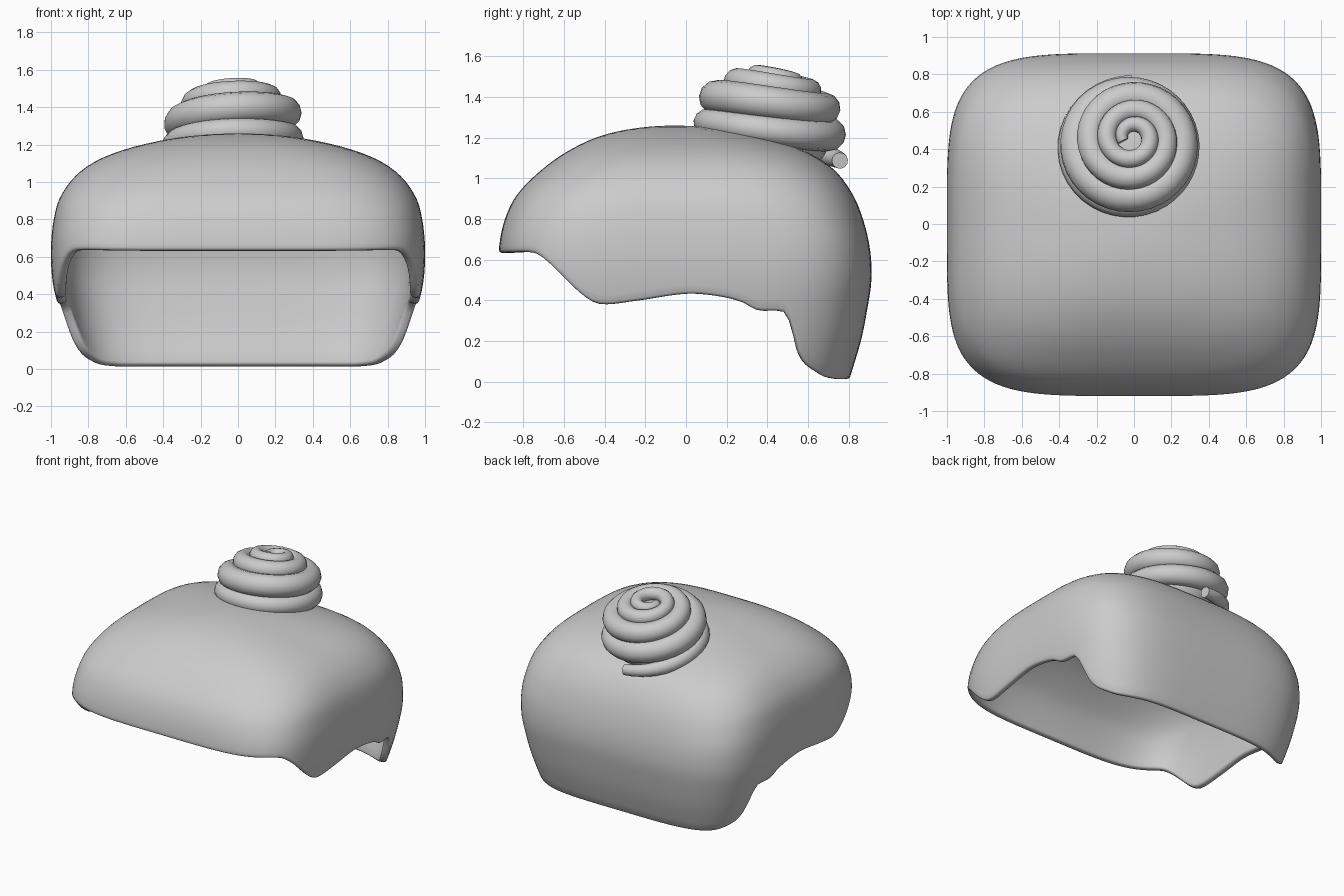
import bpy, bmesh, math
from mathutils import Matrix

cube = bpy.data.objects.get("Cube")
if cube:
    bpy.data.objects.remove(cube, do_unlink=True)

grey = bpy.data.materials.new("soft grey")
grey.use_nodes = True
COLOR = (0.6, 0.6, 0.6, 1)
grey.diffuse_color = COLOR
grey.node_tree.nodes["Principled BSDF"].inputs["Base Color"].default_value = COLOR


def curve_at(table, x, col):
    """Smooth cubic interpolation through a table sorted by its first column."""
    x = min(max(x, table[0][0]), table[-1][0])
    last = len(table) - 1
    i = 0
    while i < last - 1 and x > table[i + 1][0]:
        i += 1

    def slope(j):
        a, b = table[max(j - 1, 0)], table[min(j + 1, last)]
        return (b[col] - a[col]) / (b[0] - a[0])
    p, q = table[i], table[i + 1]
    w = q[0] - p[0]
    t = (x - p[0]) / w
    return ((2*t**3 - 3*t**2 + 1) * p[col] + (t**3 - 2*t**2 + t) * w * slope(i)
            + (3*t**2 - 2*t**3) * q[col] + (t**3 - t**2) * w * slope(i + 1))


def add_object(name, bm):
    mesh = bpy.data.meshes.new(name)
    bm.to_mesh(mesh)
    bm.free()
    ob = bpy.data.objects.new(name, mesh)
    bpy.context.collection.objects.link(ob)
    mesh.materials.append(grey)
    return ob


def smooth(ob, angle):
    bpy.ops.object.select_all(action='DESELECT')
    ob.select_set(True)
    bpy.context.view_layer.objects.active = ob
    bpy.ops.object.shade_smooth_by_angle(angle=math.radians(angle))


# Hair shell: height, half width, front y, back y of each level
TOP = 1.26
LEVELS = [(1.26, 0, -.05, -.05), (1.22, .42, -.38, .30), (1.14, .70, -.57, .57),
          (1.05, .85, -.70, .72), (.92, .95, -.83, .82), (.80, .985, -.89, .87),
          (.65, 1.0, -.92, .905), (.50, .995, -.915, .912), (.35, .97, -.90, .89),
          (.20, .935, -.88, .86), (0, .88, -.85, .80)]
DEPTHS = [(math.sqrt(TOP - z), hx, yf, yb) for z, hx, yf, yb in LEVELS]
# Lower rim: y position and height
RIM = [(-.92, .635), (-.75, .635), (-.68, .59), (-.52, .43), (-.43, .38), (-.25, .395),
       (0, .43), (.15, .42), (.28, .39), (.36, .35), (.50, .34), (.53, .30),
       (.62, .12), (.76, .03), (.84, .01), (.92, .01)]


def shell_point(angle, z):
    u = math.sqrt(max(TOP - z, 0))
    hx, yf, yb = (curve_at(DEPTHS, u, c) for c in (1, 2, 3))
    n = 2.2 + 2.1 * min(u / .75, 1)
    c, s = math.cos(angle), math.sin(angle)
    r = (abs(c)**n + abs(s)**n) ** (-1 / n)
    return hx * r * c, (yf + yb) / 2 + (yb - yf) / 2 * r * s, z


COLS, ROWS = 192, 30
bm = bmesh.new()
pole = bm.verts.new((0, -.05, TOP))
columns = []
for i in range(COLS):
    a = 2 * math.pi * (i + .5) / COLS
    rim = curve_at(RIM, shell_point(a, .5)[1], 1)
    columns.append([bm.verts.new(shell_point(a, TOP - (TOP - rim) * (k / ROWS)**1.7))
                    for k in range(1, ROWS + 1)])
for i, left in enumerate(columns):
    right = columns[(i + 1) % COLS]
    bm.faces.new((pole, left[0], right[0]))
    for k in range(ROWS - 1):
        bm.faces.new((left[k], left[k + 1], right[k + 1], right[k]))
hair = add_object("hair_shell", bm)
wall = hair.modifiers.new("wall", 'SOLIDIFY')
wall.thickness = .05
wall.offset = -1
edge = hair.modifiers.new("soft_rim", 'BEVEL')
edge.width = .015
edge.segments = 2
edge.angle_limit = math.radians(50)
smooth(hair, 50)

# Bun: coil given by turn, radius, height and strand thickness
COIL = [(0, .05, .30, .03), (.5, .09, .31, .045), (1, .13, .295, .05),
        (2, .22, .235, .07), (3, .30, .13, .085), (3.6, .29, .04, .07),
        (4, .33, .01, .065), (4.3, .37, -.03, .04)]
PLACE = Matrix.Translation((-.01, .40, 1.19)) @ Matrix.Rotation(-.2, 4, 'X')

data = bpy.data.curves.new("bun_coil", 'CURVE')
data.dimensions = '3D'
data.bevel_depth = 1
data.bevel_resolution = 4
data.use_fill_caps = True
strand = data.splines.new('POLY')
STEPS = 170
strand.points.add(STEPS)
for i, point in enumerate(strand.points):
    turn = COIL[-1][0] * i / STEPS
    radius, height, thick = (curve_at(COIL, turn, c) for c in (1, 2, 3))
    a = math.pi / 2 + 2 * math.pi * (COIL[-1][0] - turn)
    point.co = (radius * math.cos(a), radius * math.sin(a), height, 1)
    point.radius = thick
coil = bpy.data.objects.new("bun_coil", data)
bpy.context.collection.objects.link(coil)
data.materials.append(grey)
coil.matrix_world = PLACE
bpy.ops.object.select_all(action='DESELECT')
coil.select_set(True)
bpy.context.view_layer.objects.active = coil
bpy.ops.object.convert(target='MESH')
smooth(bpy.context.view_layer.objects.active, 50)

# Core filling the inside of the coil
bm = bmesh.new()
bmesh.ops.create_uvsphere(bm, u_segments=32, v_segments=16, radius=1)
bmesh.ops.transform(bm, matrix=PLACE @ Matrix.Translation((0, 0, .04))
                    @ Matrix.Diagonal((.30, .30, .24, 1)), verts=bm.verts)
smooth(add_object("bun_core", bm), 50)
